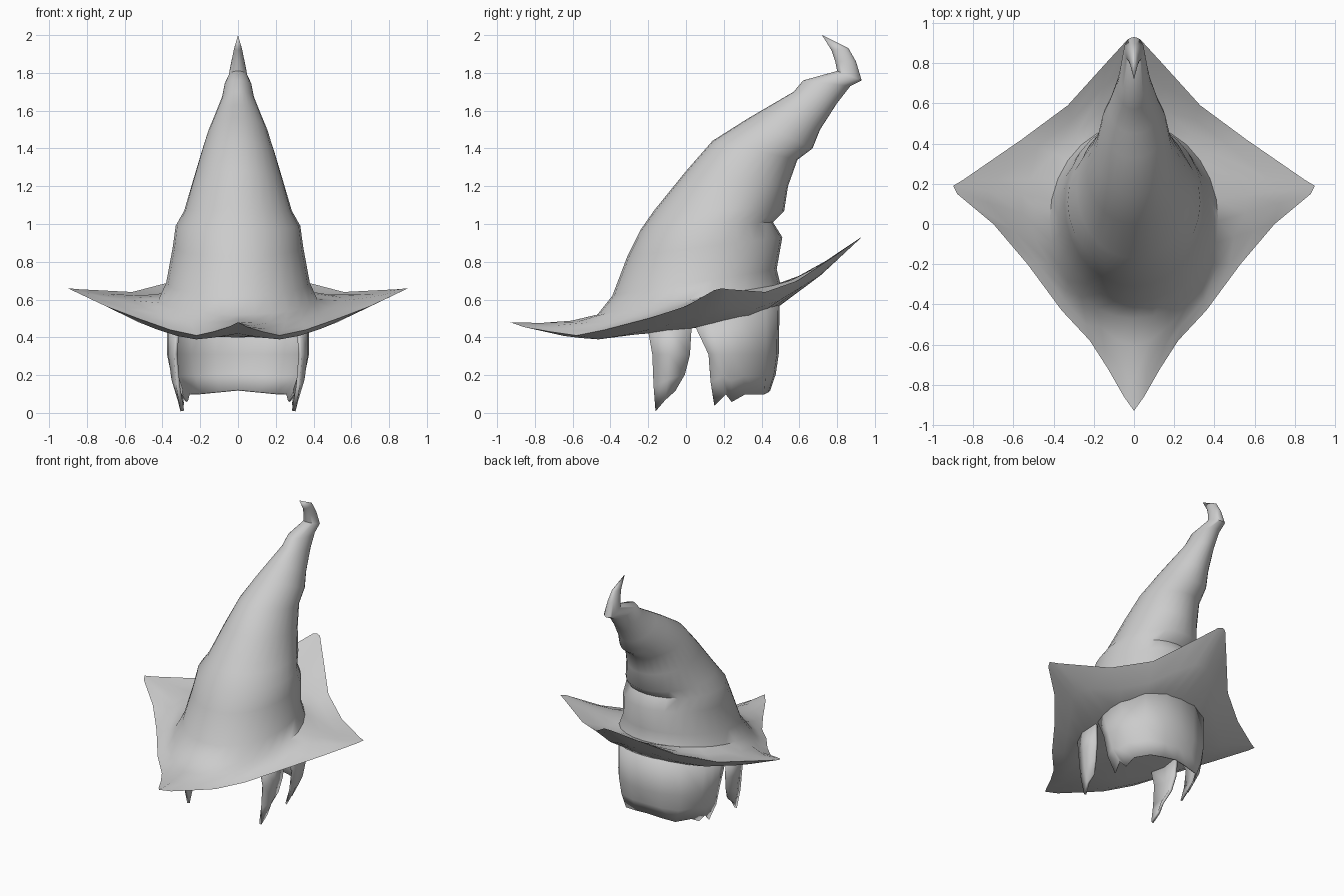
import bpy
import bmesh
from math import sin, cos, pi, radians

cube = bpy.data.objects.get("Cube")
if cube:
    bpy.data.objects.remove(cube, do_unlink=True)

GREY = (0.6, 0.6, 0.6, 1.0)
grey = bpy.data.materials.new("plain grey")
grey.use_nodes = True
grey.diffuse_color = GREY
grey.node_tree.nodes["Principled BSDF"].inputs["Base Color"].default_value = GREY


def finish(name, bm, angle):
    """Turn a bmesh into a smooth shaded object."""
    bmesh.ops.recalc_face_normals(bm, faces=bm.faces)
    mesh = bpy.data.meshes.new(name)
    bm.to_mesh(mesh)
    bm.free()
    mesh.materials.append(grey)
    obj = bpy.data.objects.new(name, mesh)
    bpy.context.collection.objects.link(obj)
    bpy.ops.object.select_all(action='DESELECT')
    obj.select_set(True)
    bpy.context.view_layer.objects.active = obj
    bpy.ops.object.shade_smooth_by_angle(angle=radians(angle))
    return obj


def mix(a, b, t):
    return tuple(p + (q - p) * t for p, q in zip(a, b))


def underside(y):
    """Height of the sagging brim underside along the middle."""
    pts = [(-0.6, 0.405), (-0.45, 0.40), (-0.2, 0.42), (0.05, 0.45), (0.35, 0.51), (0.5, 0.57)]
    for (y0, z0), (y1, z1) in zip(pts, pts[1:]):
        if y <= y1:
            return z0 + (z1 - z0) * (y - y0) / (y1 - y0)
    return pts[-1][1]


# Half of the diamond brim edge, from front corner to back corner
half_edge = [
    (0, -0.93, 0.48), (0.05, -0.86, 0.455), (0.13, -0.72, 0.43), (0.22, -0.58, 0.41),
    (0.36, -0.43, 0.44), (0.53, -0.20, 0.50), (0.70, 0, 0.565), (0.88, 0.15, 0.65),
    (0.90, 0.19, 0.66), (0.85, 0.22, 0.655), (0.56, 0.42, 0.64), (0.33, 0.59, 0.70),
    (0.14, 0.80, 0.84), (0.03, 0.92, 0.925), (0, 0.93, 0.93),
]
edge = half_edge + [(-x, y, z) for x, y, z in half_edge[-2:0:-1]]
COUNT = len(edge)


def oval(front_y, front_z, back_y, back_z, width):
    """Tilted oval ring through a front point and a back point."""
    ring = []
    for i in range(COUNT):
        a = 2 * pi * i / COUNT
        t = (1 - cos(a)) / 2
        ring.append((width * sin(a), front_y + (back_y - front_y) * t,
                     front_z + (back_z - front_z) * t))
    return ring


def between(a, b, t, sag):
    ring = [mix(p, q, t) for p, q in zip(a, b)]
    return [(x, y, z - sag) for x, y, z in ring]


# Crown rings: front y, front z, back y, back z, half width
crown = [
    (-0.47, 0.52, 0.50, 0.68, 0.42), (-0.39, 0.62, 0.48, 0.76, 0.38),
    (-0.31, 0.83, 0.51, 0.93, 0.345), (-0.24, 0.97, 0.46, 1.01, 0.33),
    (-0.17, 1.07, 0.52, 1.07, 0.285), (0, 1.28, 0.54, 1.20, 0.235),
    (0.14, 1.44, 0.59, 1.34, 0.19), (0.33, 1.56, 0.67, 1.40, 0.16),
    (0.45, 1.63, 0.71, 1.50, 0.125), (0.57, 1.70, 0.80, 1.64, 0.085),
    (0.62, 1.76, 0.87, 1.73, 0.07), (0.80, 1.81, 0.93, 1.76, 0.05),
    (0.79, 1.86, 0.90, 1.86, 0.035), (0.77, 1.92, 0.86, 1.93, 0.022),
]
crown_rings = [oval(*c) for c in crown]
inner = [(x, y, underside(y)) for x, y, z in oval(-0.45, 0, 0.5, 0, 0.36)]

# Hat: underside, brim edge, brim top and crown in one loft
rings = [inner, between(edge, inner, 0.5, 0.02), edge,
         between(edge, crown_rings[0], 0.35, 0.018),
         between(edge, crown_rings[0], 0.7, 0.02)] + crown_rings
bm = bmesh.new()
loops = [[bm.verts.new(p) for p in ring] for ring in rings]
for low, high in zip(loops, loops[1:]):
    for i in range(COUNT):
        j = (i + 1) % COUNT
        bm.faces.new((low[i], low[j], high[j], high[i]))
for loop, pole in ((loops[0], (0, 0.05, underside(0.05))), (loops[-1], (0, 0.72, 2.0))):
    centre = bm.verts.new(pole)
    for i in range(COUNT):
        bm.faces.new((loop[i], loop[(i + 1) % COUNT], centre))
finish("hat", bm, 50)


def hair(name, columns, thickness):
    """Sheet of hair hanging from the brim, one column per strand line."""
    bm = bmesh.new()
    strips = []
    for top, mid, tip in columns:
        start = (*top, underside(top[1]) + 0.03)
        middle = (*mid, 0.31)
        lower = (*mix(mid, tip, 0.35), 0.31 + (tip[2] - 0.31) * 0.55)
        strips.append([bm.verts.new(p) for p in (start, middle, lower, tip)])
    for a, b in zip(strips, strips[1:]):
        for k in range(3):
            bm.faces.new((a[k], b[k], b[k + 1], a[k + 1]))
    obj = finish(name, bm, 50)
    shell = obj.modifiers.new("thickness", 'SOLIDIFY')
    shell.thickness = thickness
    shell.offset = 0
    return obj


def flip(column):
    return tuple((-p[0], *p[1:]) for p in column)


# Back hair wraps around the head, ragged at the front corners
back = [
    ((0.355, 0.04), (0.36, 0.12), (0.29, 0.15, 0.04)),
    ((0.37, 0.12), (0.37, 0.18), (0.30, 0.21, 0.10)),
    ((0.37, 0.20), (0.36, 0.24), (0.27, 0.24, 0.06)),
    ((0.35, 0.28), (0.34, 0.30), (0.26, 0.31, 0.10)),
    ((0.25, 0.42), (0.25, 0.42), (0.20, 0.41, 0.10)),
    ((0.12, 0.48), (0.12, 0.475), (0.10, 0.43, 0.11)),
    ((0, 0.49), (0, 0.485), (0, 0.44, 0.12)),
]
hair("back_hair", back + [flip(c) for c in back[-2::-1]], 0.012)

# Pointed lock in front of each ear
lock = [
    ((0.32, -0.20), (0.33, -0.175), (0.295, -0.16, 0.01)),
    ((0.36, -0.10), (0.36, -0.09), (0.31, -0.11, 0.07)),
    ((0.355, 0.03), (0.345, 0.02), (0.30, -0.06, 0.12)),
]
hair("left_lock", lock, 0.02)
hair("right_lock", [flip(c) for c in lock], 0.02)
